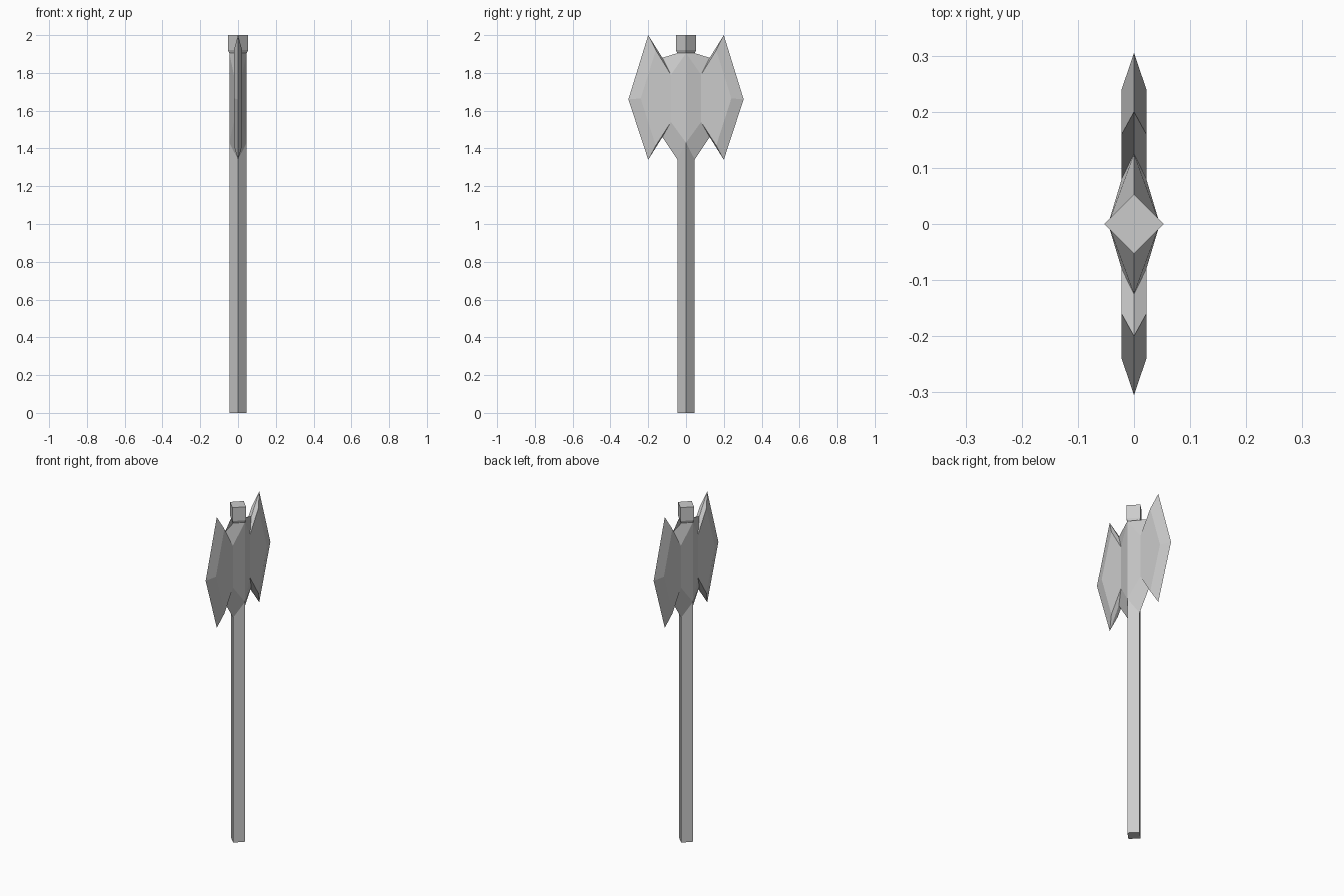
import bpy

if "Cube" in bpy.data.objects:
    bpy.data.objects.remove(bpy.data.objects["Cube"])


def mesh_object(name, verts, faces):
    mesh = bpy.data.meshes.new(name)
    mesh.from_pydata(verts, [], faces)
    mesh.update()
    obj = bpy.data.objects.new(name, mesh)
    bpy.context.collection.objects.link(obj)
    return obj


def diamond_column(name, rings):
    """Four-sided column with corners on the axes; rings are (half_diagonal, z)."""
    verts, faces = [], []
    for r, z in rings:
        verts += [(r, 0, z), (0, r, z), (-r, 0, z), (0, -r, z)]
    for k in range(len(rings) - 1):
        for i in range(4):
            a, b = 4 * k + i, 4 * k + (i + 1) % 4
            faces.append((a, b, b + 4, a + 4))
    n = 4 * (len(rings) - 1)
    faces += [(3, 2, 1, 0), (n, n + 1, n + 2, n + 3)]
    return mesh_object(name, verts, faces)


# Shaft and the square cap above the head
diamond_column("shaft", [(0.046, 0), (0.046, 1.91)])
diamond_column("top_cap", [(0.046, 1.905), (0.053, 1.92), (0.053, 2.0)])

# One quarter of the double axe head: rim on x = 0, raised flat at x = 0.022
rim = [(0.045, 1.905), (0.125, 1.88), (0.2, 2.0), (0.305, 1.66),
       (0.2, 1.34), (0.125, 1.46), (0.045, 1.34)]
flat = [(0.08, 1.79), (0.16, 1.92), (0.24, 1.665), (0.16, 1.415), (0.08, 1.54)]
verts = [(0, y, z) for y, z in rim] + [(0.022, y, z) for y, z in flat]
verts += [(0.046, 0, 1.905), (0.046, 0, 1.43)]
faces = [
    (12, 13, 11, 7),                                # centre cheek
    (12, 7, 1, 0), (13, 6, 5, 11),                  # sloped shoulders
    (7, 11, 10, 9, 8),                              # blade flat
    (7, 8, 2, 1), (11, 5, 4, 10),                   # notch facets
    (8, 9, 3, 2), (9, 10, 4, 3),                    # cutting bevels
]
head = mesh_object("axe_head", verts, faces)
mirror = head.modifiers.new("mirror", 'MIRROR')
mirror.use_axis = (True, True, False)
mirror.merge_threshold = 0.0005
